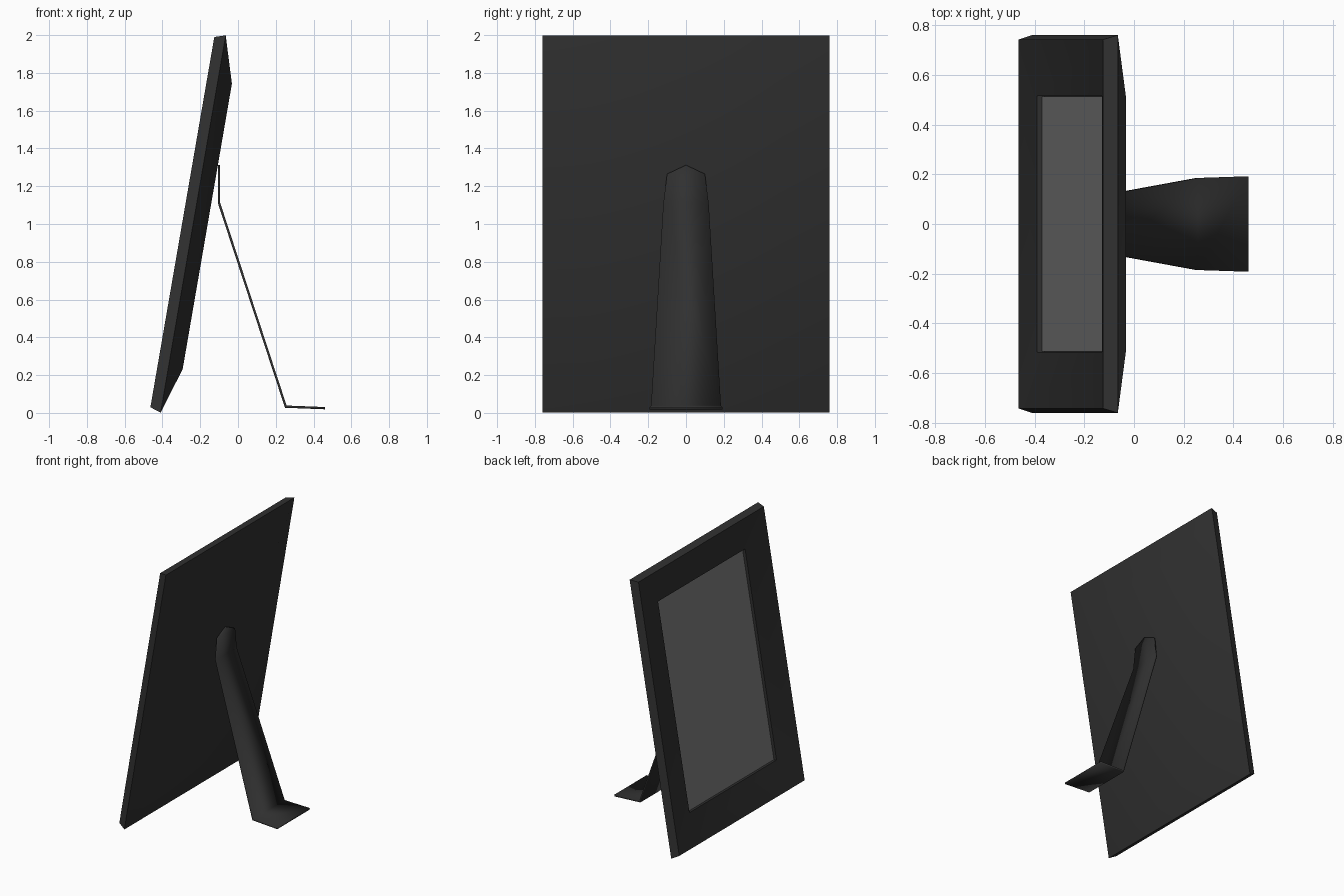
import bpy, bmesh
from mathutils import Vector
from math import radians

if "Cube" in bpy.data.objects:
    bpy.data.objects.remove(bpy.data.objects["Cube"])

U = Vector((0.170, 0, 0.985))    # up along the leaning frame
N = Vector((0.985, 0, -0.170))   # towards the back of the frame
C = Vector((-0.2375, 0, 1.0))


def material(name, v):
    m = bpy.data.materials.new(name)
    m.diffuse_color = (v, v, v, 1)
    m.use_nodes = True
    m.node_tree.nodes["Principled BSDF"].inputs["Base Color"].default_value = m.diffuse_color
    return m


def finish(bm, name, mat):
    bmesh.ops.recalc_face_normals(bm, faces=bm.faces)
    me = bpy.data.meshes.new(name)
    bm.to_mesh(me)
    bm.free()
    ob = bpy.data.objects.new(name, me)
    bpy.context.collection.objects.link(ob)
    me.materials.append(mat)
    bpy.ops.object.select_all(action='DESELECT')
    ob.select_set(True)
    bpy.context.view_layer.objects.active = ob
    bpy.ops.object.shade_smooth_by_angle(angle=radians(30))
    return ob


def lofted(name, rings, mat, cap_start=False):
    """Join rectangles (half width, half height, depth) in the leaning frame."""
    bm = bmesh.new()
    loops = [[bm.verts.new(C + U * h * b + N * d + Vector((0, w * a, 0)))
              for a, b in ((-1, -1), (1, -1), (1, 1), (-1, 1))] for w, h, d in rings]
    for p, q in zip(loops, loops[1:]):
        for i in range(4):
            j = (i + 1) % 4
            bm.faces.new((p[i], p[j], q[j], q[i]))
    bm.faces.new(loops[-1])
    if cap_start:
        bm.faces.new(loops[0])
    return finish(bm, name, mat)


black = material("black", 0.03)
grey = material("glass_grey", 0.2)

# frame: recess floor, recess lip, front border, rim, bevelled back, back panel
lofted("frame", [(0.515, 0.767, 0.008), (0.515, 0.767, -0.022), (0.742, 0.995, -0.058),
                 (0.76, 1.014, 0.0), (0.51, 0.767, 0.076)], black, True)

# picture pane in the recess
lofted("picture_pane", [(0.513, 0.765, 0.006), (0.513, 0.765, -0.002)], grey, True)

# bent strut: rows of (x, z, half width) below a pointed tip
bm = bmesh.new()
tip = bm.verts.new((-0.10, 0, 1.312))
rows = [[bm.verts.new((x, s * w, z)) for s in (-1, 1)] for x, z, w in
        ((-0.10, 1.265, 0.10), (-0.10, 1.11, 0.12), (0.253, 0.033, 0.185), (0.46, 0.025, 0.192))]
bm.faces.new((tip, rows[0][0], rows[1][0], rows[1][1], rows[0][1]))
for p, q in zip(rows[1:], rows[2:]):
    bm.faces.new((p[0], q[0], q[1], p[1]))
strut = finish(bm, "back_strut", black)
mod = strut.modifiers.new("thickness", 'SOLIDIFY')
mod.thickness = 0.012
mod.offset = 0
mod.use_even_offset = True
strut.modifiers.move(len(strut.modifiers) - 1, 0)
